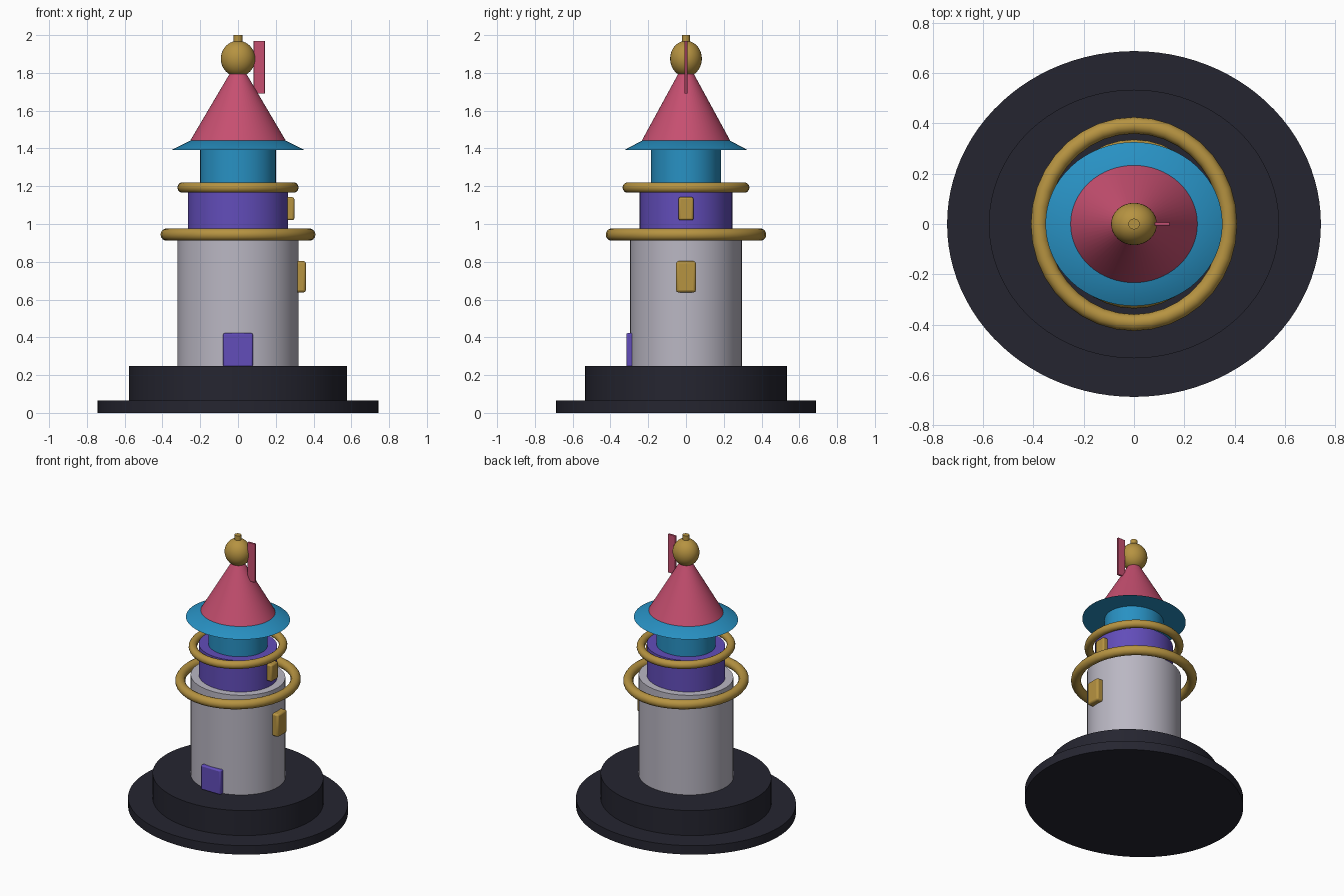
import bpy, math

if "Cube" in bpy.data.objects:
    bpy.data.objects.remove(bpy.data.objects["Cube"])


def material(name, rgb):
    """Flat colour given as 0-255 sRGB, stored as linear."""
    m = bpy.data.materials.new(name)
    lin = [((c / 255 + 0.055) / 1.055) ** 2.4 for c in rgb]
    m.diffuse_color = (*lin, 1)
    m.use_nodes = True
    m.node_tree.nodes["Principled BSDF"].inputs["Base Color"].default_value = m.diffuse_color
    return m


NAVY = material("dark navy", (37, 37, 48))
GREY = material("pale grey", (186, 183, 195))
PURPLE = material("purple", (98, 77, 186))
BLUE = material("sky blue", (40, 145, 195))
RED = material("rose red", (198, 79, 112))
GOLD = material("gold", (182, 147, 65))
SQUASH = 0.925  # the tower is a little narrower in y than in x


def finish(name, mat, scale=(1, 1, 1)):
    ob = bpy.context.object
    ob.name = name
    ob.scale = scale
    ob.data.materials.append(mat)
    bpy.ops.object.transform_apply(location=False, rotation=False, scale=True)
    bpy.ops.object.shade_smooth_by_angle(angle=math.radians(35))
    return ob


def drum(name, mat, r_bottom, r_top, z0, z1, sides=64):
    bpy.ops.mesh.primitive_cone_add(vertices=sides, radius1=r_bottom, radius2=r_top,
                                    depth=z1 - z0, location=(0, 0, (z0 + z1) / 2))
    return finish(name, mat, (1, SQUASH, 1))


def ring(name, rx, ry, z, tube):
    bpy.ops.mesh.primitive_torus_add(major_radius=1, minor_radius=tube, major_segments=36,
                                     minor_segments=14, location=(0, 0, z))
    # stretch only the main circle so the tube stays round
    for v in bpy.context.object.data.vertices:
        d = math.hypot(v.co.x, v.co.y)
        v.co.x *= (rx + d - 1) / d
        v.co.y *= (ry + d - 1) / d
    return finish(name, GOLD)


def box(name, mat, lo, hi, bevel):
    mid = [(a + b) / 2 for a, b in zip(lo, hi)]
    bpy.ops.mesh.primitive_cube_add(size=1, location=mid)
    ob = finish(name, mat, [b - a for a, b in zip(lo, hi)])
    mod = ob.modifiers.new("soft edges", "BEVEL")
    mod.width = bevel
    mod.segments = 2
    return ob


# Stepped base
drum("base_plate", NAVY, 0.743, 0.743, 0, 0.065, 96)
drum("base_step", NAVY, 0.577, 0.577, 0.065, 0.247, 96)

# Three stacked tower storeys
drum("tower_body", GREY, 0.32, 0.32, 0.247, 0.972)
drum("gallery_storey", PURPLE, 0.265, 0.265, 0.95, 1.2)
drum("lantern_room", BLUE, 0.20, 0.20, 1.19, 1.40)

# Railing rings
ring("lower_railing", 0.377, 0.392, 0.944, 0.033)
ring("upper_railing", 0.293, 0.308, 1.193, 0.028)

# Roof, ball and spike
drum("roof_brim", BLUE, 0.352, 0.24, 1.392, 1.447)
drum("roof_cone", RED, 0.252, 0.012, 1.443, 1.85)
bpy.ops.mesh.primitive_uv_sphere_add(segments=32, ring_count=20, radius=1,
                                     location=(0, 0, 1.875))
finish("roof_ball", GOLD, (0.091, 0.084, 0.095))
drum("roof_spike", GOLD, 0.023, 0.023, 1.94, 2.0, 24)

# Flag, door and windows
box("flag", RED, (0.082, -0.008, 1.69), (0.142, 0.008, 1.97), 0.003)
box("door", PURPLE, (-0.079, -0.316, 0.245), (0.079, -0.24, 0.422), 0.008)
box("lower_window", GOLD, (0.29, -0.053, 0.638), (0.36, 0.053, 0.803), 0.012)
box("upper_window", GOLD, (0.23, -0.04, 1.02), (0.298, 0.04, 1.142), 0.01)
